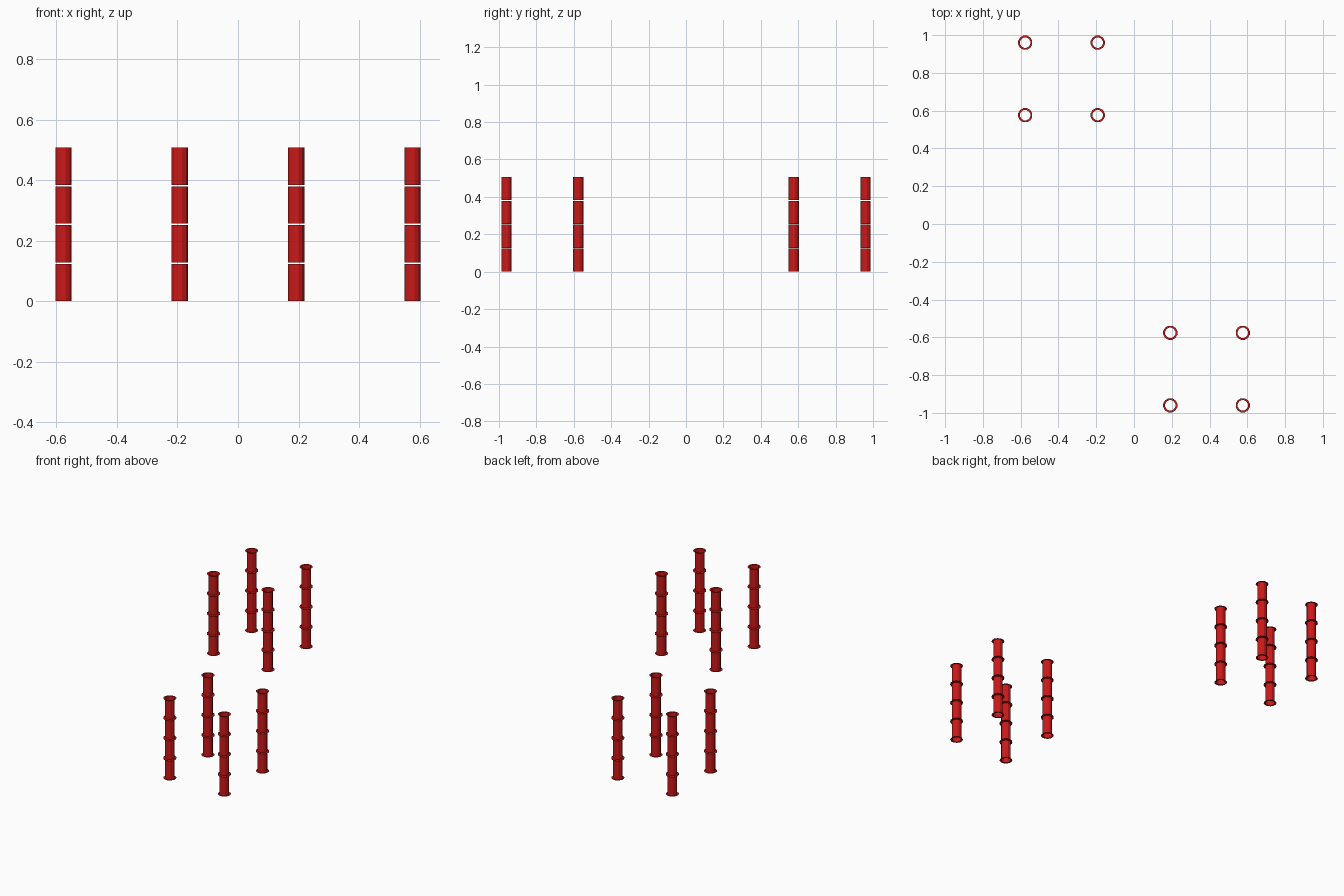
import bpy, bmesh, math

if "Cube" in bpy.data.objects:
    bpy.data.objects.remove(bpy.data.objects["Cube"])

SIDES = 12
R_TUBE, R_FLANGE = 0.028, 0.0385
PITCH, GAP = 0.128, 0.005
STEP = 0.192

red = bpy.data.materials.new("red")
red.diffuse_color = (0.6, 0.01, 0.01, 1)
red.use_nodes = True
red.node_tree.nodes["Principled BSDF"].inputs["Base Color"].default_value = red.diffuse_color


def pipe_post(name, x, y):
    """Four open pipe sections, each with a thin flange at both ends."""
    bm = bmesh.new()
    for i in range(4):
        z0 = i * PITCH
        z1 = z0 + PITCH - GAP
        profile = [(R_FLANGE, z0), (R_TUBE, z0), (R_TUBE, z1), (R_FLANGE, z1)]
        rings = []
        for r, z in profile:
            angles = [(k + 0.5) * math.tau / SIDES for k in range(SIDES)]
            rings.append([bm.verts.new((r * math.cos(a), r * math.sin(a), z)) for a in angles])
        for a, b in zip(rings, rings[1:]):
            for k in range(SIDES):
                n = (k + 1) % SIDES
                bm.faces.new((a[k], a[n], b[n], b[k]))
    mesh = bpy.data.meshes.new(name)
    bm.to_mesh(mesh)
    bm.free()
    mesh.materials.append(red)
    ob = bpy.data.objects.new(name, mesh)
    ob.location = (x, y, 0)
    bpy.context.collection.objects.link(ob)


# Two diagonal groups of four posts
for group, s in (("front", 1), ("back", -1)):
    n = 0
    for i in (1, 3):
        for j in (3, 5):
            n += 1
            pipe_post(f"{group}_post_{n}", s * i * STEP, -s * j * STEP)
